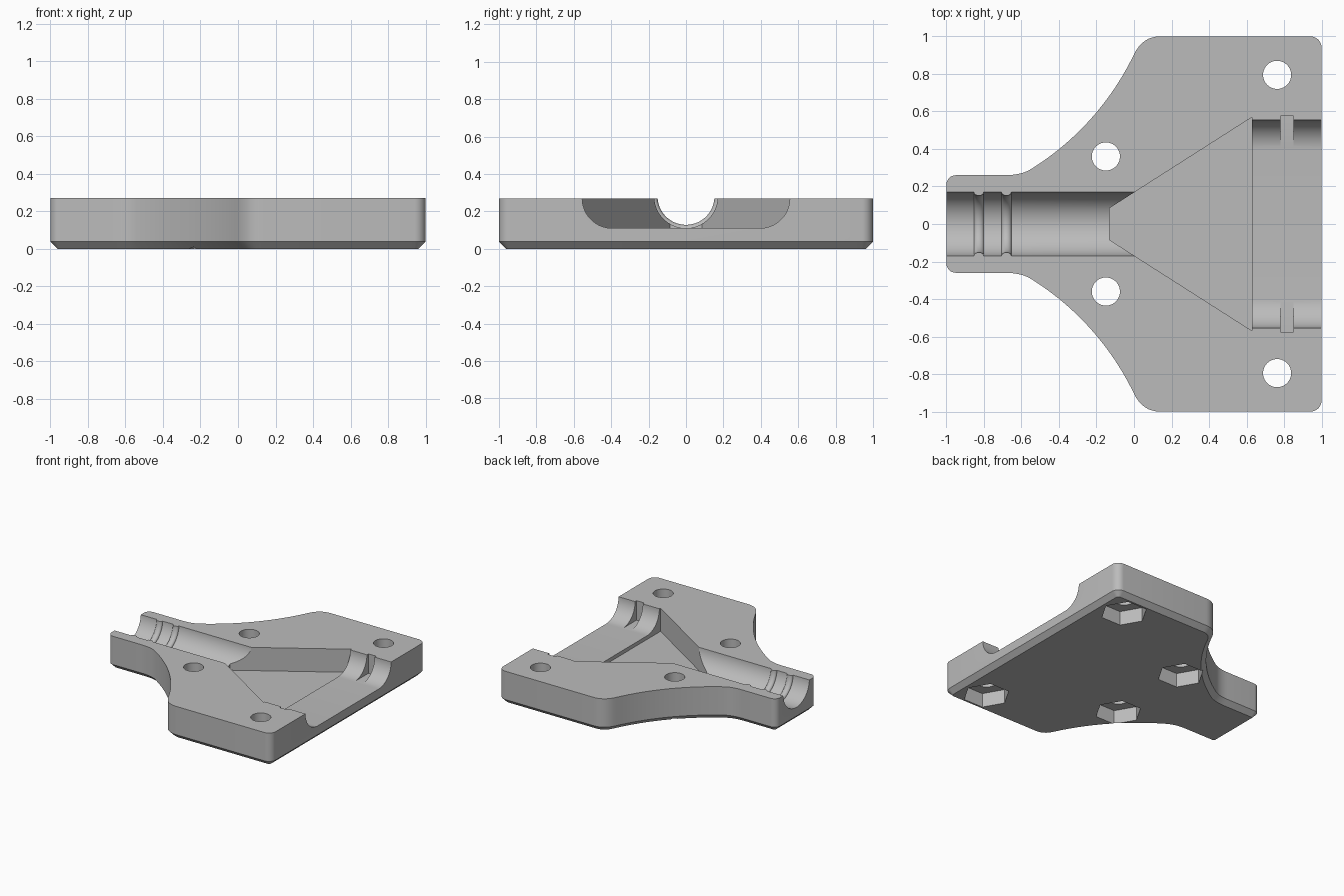
import bpy, bmesh, math
from mathutils import Vector, Matrix

cube = bpy.data.objects.get("Cube")
if cube:
    bpy.data.objects.remove(cube, do_unlink=True)

HEIGHT, CHAMFER = 0.27, 0.038
AXIS_Z = 0.28          # centre height of the round channel
CHANNEL_R = 0.17

grey = bpy.data.materials.new("plain_grey")
grey.use_nodes = True
colour = (0.5, 0.5, 0.5, 1)
grey.diffuse_color = colour
grey.node_tree.nodes["Principled BSDF"].inputs["Base Color"].default_value = colour


def arc(cx, cy, r, start, end, steps):
    angles = [math.radians(start + (end - start) * i / steps) for i in range(steps + 1)]
    return [Vector((cx + r * math.cos(a), cy + r * math.sin(a))) for a in angles]


def blend(a, b, c, steps=8):
    a, b, c = Vector(a), Vector(b), Vector(c)
    ts = [i / steps for i in range(steps + 1)]
    return [a * (1 - t) ** 2 + b * 2 * t * (1 - t) + c * t * t for t in ts]


def loft(name, rings):
    """Skin a stack of equal point rings and cap both ends."""
    bm = bmesh.new()
    loops = [[bm.verts.new(p) for p in ring] for ring in rings]
    for a, b in zip(loops, loops[1:]):
        for i in range(len(a)):
            j = (i + 1) % len(a)
            bm.faces.new((a[i], a[j], b[j], b[i]))
    bm.faces.new(loops[0])
    bm.faces.new(loops[-1])
    bmesh.ops.recalc_face_normals(bm, faces=bm.faces[:])
    mesh = bpy.data.meshes.new(name)
    bm.to_mesh(mesh)
    bm.free()
    obj = bpy.data.objects.new(name, mesh)
    bpy.context.collection.objects.link(obj)
    obj.data.materials.append(grey)
    return obj


def upright(name, pts, low, high):
    return loft(name, [[(x, y, z) for x, y in pts] for z in (low, high)])


def lengthwise(name, pts, start, end):
    return loft(name, [[(x, y, z) for y, z in pts] for x in (start, end)])


def inset(pts, d):
    """Move a counter-clockwise outline inward by d."""
    out = []
    for i, p in enumerate(pts):
        n1, n2 = [Vector((-e.y, e.x)).normalized()
                  for e in (p - pts[i - 1], pts[(i + 1) % len(pts)] - p)]
        out.append(p + (n1 + n2) * d / (1 + n1.dot(n2)))
    return out


# Half outline from the wide end to the neck, then mirrored
sweep = arc(-1.328, 1.544, 1.474, -25.7, -58, 24)
half = arc(0.94, 0.94, 0.06, 0, 90, 8)
half += blend((0.14, 1), (0.046, 1), sweep[0])
half += sweep[1:]
half += blend(sweep[-1], (-0.60, 0.26), (-0.69, 0.26))[1:]
half += arc(-0.95, 0.21, 0.05, 90, 180, 8)
outline = half + [Vector((p.x, -p.y)) for p in reversed(half)]

# Plate with a chamfered underside
plate = loft("mould_plate", [
    [(p.x, p.y, 0) for p in inset(outline, CHAMFER)],
    [(p.x, p.y, CHAMFER) for p in outline],
    [(p.x, p.y, HEIGHT) for p in outline]])

cutters = []

# Flared pocket
cutters.append(upright("flare_cutter", [(-0.13, -0.085), (0.63, -0.57),
                                        (0.63, 0.57), (-0.13, 0.085)], 0.08, 0.4))

# Round neck channel with two raised ribs
profile = [(-1.1, CHANNEL_R)]
for centre in (-0.827, -0.68):
    for i in range(11):
        a = math.pi * i / 10
        profile.append((centre - 0.026 * math.cos(a), CHANNEL_R - 0.018 * math.sin(a)))
profile.append((0.2, CHANNEL_R))
cutters.append(loft("channel_cutter", [
    [(x, p.x, p.y) for p in arc(0, AXIS_Z, r, 0, 360, 72)[:-1]] for x, r in profile]))

# Wide slot with rounded lower corners
corner = arc(0.395, 0.27, 0.16, 0, -90, 16)
right_side = [Vector((0.555, 0.4))] + corner
slot = right_side + [Vector((-p.x, p.y)) for p in reversed(right_side)]
cutters.append(lengthwise("slot_cutter", slot, 0.628, 1.1))

# Square grooves in both slot sides
for side in (-1, 1):
    cutters.append(upright("groove_cutter", [(0.78, side * 0.3), (0.85, side * 0.3),
                                             (0.85, side * 0.575), (0.78, side * 0.575)],
                           0.111, 0.4))

# Bolt holes with hexagonal nut pockets underneath
for x, y in ((0.763, 0.795), (-0.15, 0.36)):
    for side in (-1, 1):
        cutters.append(upright("bolt_hole_cutter",
                               arc(x, side * y, 0.075, 0, 360, 40)[:-1], -0.1, 0.4))
        cutters.append(upright("nut_pocket_cutter",
                               arc(x, side * y, 0.175, 0, 360, 6)[:-1], -0.1, 0.115))

bpy.ops.object.select_all(action='DESELECT')
bpy.context.view_layer.objects.active = plate
plate.select_set(True)
for cutter in cutters:
    cutter.hide_render = True
    mod = plate.modifiers.new("cut", 'BOOLEAN')
    mod.operation = 'DIFFERENCE'
    mod.solver = 'EXACT'
    mod.object = cutter
    bpy.ops.object.modifier_apply(modifier=mod.name)
    bpy.data.objects.remove(cutter, do_unlink=True)

bpy.ops.object.shade_smooth_by_angle(angle=math.radians(30))
